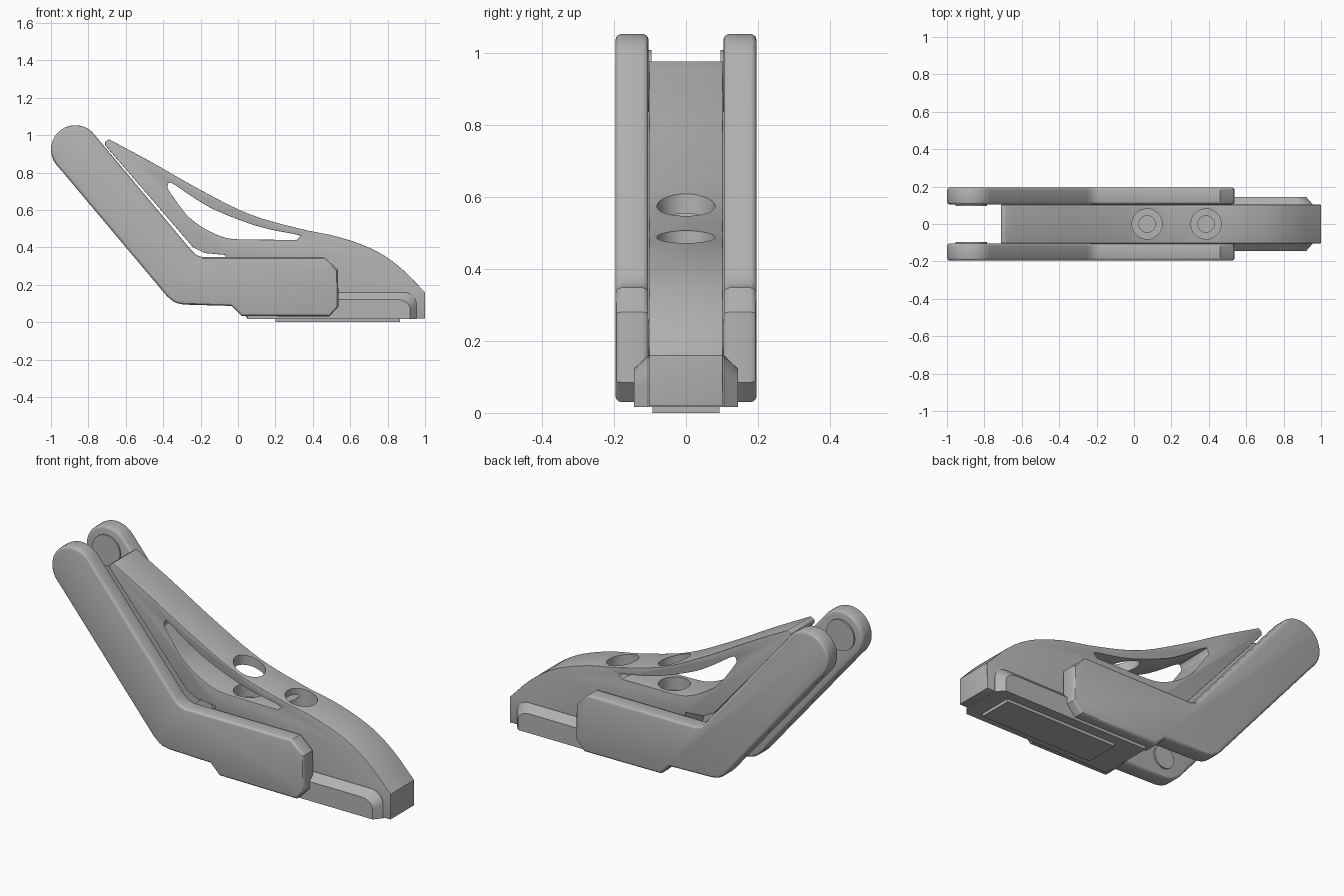
import bpy, bmesh, math
from mathutils import Vector

cube = bpy.data.objects.get("Cube")
if cube:
    bpy.data.objects.remove(cube, do_unlink=True)

grey = bpy.data.materials.new("plain grey")
grey.use_nodes = True
grey.diffuse_color = (0.45, 0.45, 0.45, 1)
grey.node_tree.nodes["Principled BSDF"].inputs["Base Color"].default_value = grey.diffuse_color


def smooth(points, steps=5):
    """Open Catmull-Rom curve through the points."""
    pts = [Vector(p) for p in points]
    pts = [2 * pts[0] - pts[1]] + pts + [2 * pts[-1] - pts[-2]]
    out = []
    for a, b, c, d in zip(pts, pts[1:], pts[2:], pts[3:]):
        for i in range(steps):
            t = i / steps
            out.append(0.5 * (2 * b + (c - a) * t + (2 * a - 5 * b + 4 * c - d) * t ** 2
                              + (3 * b - a - 3 * c + d) * t ** 3))
    return out + [pts[-2]]


def arc(cx, cz, r, start, end, n):
    angles = [math.radians(start + (end - start) * i / n) for i in range(n + 1)]
    return [(cx + r * math.cos(a), cz + r * math.sin(a)) for a in angles]


def prism(name, profile, y0, y1, bevel=0.0):
    """Extrude an x-z outline from y0 to y1."""
    bm = bmesh.new()
    face = bm.faces.new([bm.verts.new((p[0], y0, p[1])) for p in profile])
    new = bmesh.ops.extrude_face_region(bm, geom=[face])["geom"]
    bmesh.ops.translate(bm, vec=(0, y1 - y0, 0),
                        verts=[v for v in new if isinstance(v, bmesh.types.BMVert)])
    bmesh.ops.recalc_face_normals(bm, faces=bm.faces)
    mesh = bpy.data.meshes.new(name)
    bm.to_mesh(mesh)
    bm.free()
    mesh.materials.append(grey)
    obj = bpy.data.objects.new(name, mesh)
    bpy.context.collection.objects.link(obj)
    if bevel:
        round_edges(obj, bevel)
    return obj


def select(obj):
    bpy.ops.object.select_all(action="DESELECT")
    obj.select_set(True)
    bpy.context.view_layer.objects.active = obj


def round_edges(obj, width):
    mod = obj.modifiers.new("Bevel", "BEVEL")
    mod.width, mod.segments = width, 3
    mod.limit_method, mod.angle_limit = "ANGLE", math.radians(50)
    select(obj)
    bpy.ops.object.modifier_apply(modifier=mod.name)


def cut(obj, cutter):
    mod = obj.modifiers.new("Cut", "BOOLEAN")
    mod.operation, mod.solver, mod.object = "DIFFERENCE", "EXACT", cutter
    select(obj)
    bpy.ops.object.modifier_apply(modifier=mod.name)
    bpy.data.objects.remove(cutter, do_unlink=True)


def drill(obj, x, r, z0, z1):
    bpy.ops.mesh.primitive_cylinder_add(vertices=40, radius=r, depth=z1 - z0,
                                        location=(x, 0, (z0 + z1) / 2))
    cutter = bpy.context.object
    cutter.data.materials.append(grey)
    cut(obj, cutter)


# Central body: sweeping top, underside stepped around the arms
top = smooth([(-0.69, 0.978), (-0.47, 0.86), (-0.206, 0.71), (0.06, 0.578), (0.33, 0.50),
              (0.54, 0.455), (0.73, 0.385), (0.87, 0.29), (1.0, 0.16)])
body = prism("central_body", top + [(1.0, 0.02), (0.05, 0.02), (0.02, 0.06), (-0.07, 0.36),
                                    (-0.18, 0.37), (-0.24, 0.40), (-0.71, 0.945), (-0.71, 0.965)],
             -0.103, 0.103)

# Slanted window through the body
window = smooth([(-0.377, 0.715), (-0.375, 0.735), (-0.353, 0.743), (-0.22, 0.655), (-0.1, 0.59),
                 (0.115, 0.51), (0.315, 0.468), (0.328, 0.455), (0.315, 0.44)], 4)
window += smooth([(0.01, 0.442), (-0.06, 0.45), (-0.13, 0.475), (-0.21, 0.52), (-0.28, 0.58),
                  (-0.35, 0.675)], 4)
cut(body, prism("window_cutter", window, -0.3, 0.3))
round_edges(body, 0.012)

# Two counterbored screw holes
for x, floor in ((0.07, 0.37), (0.385, 0.39)):
    drill(body, x, 0.081, floor, 0.9)
    drill(body, x, 0.044, 0.2, floor + 0.02)

# Side arms: round tip, straight bar, bend and chamfered foot
arm = arc(-0.87, 0.923, 0.13, 218, 40, 20)
arm += [(-0.25, 0.385), (-0.225, 0.36), (-0.19, 0.348), (0.46, 0.348), (0.534, 0.28),
        (0.538, 0.085), (0.488, 0.03), (0.02, 0.033), (-0.008, 0.06), (-0.035, 0.087)]
arm += smooth([(-0.29, 0.094), (-0.335, 0.105), (-0.375, 0.135), (-0.41, 0.175)], 3)
arm += [(-0.935, 0.80)]
for name, side in (("left", -1), ("right", 1)):
    # The front faces -y, so the model's right-hand arm lies on that side
    y_in, y_out = -0.104 * side, -0.196 * side
    obj = prism(name + "_arm", arm, y_in, y_out, 0.016)
    # Pivot bosses on the inner faces
    prism(name + "_tip_boss", arc(-0.87, 0.923, 0.085, 0, 345, 23), y_in, y_in + 0.008 * side)
    prism(name + "_bend_boss", arc(-0.27, 0.20, 0.06, 0, 345, 23), y_in, y_in + 0.008 * side)

# Base rail with sloping shoulders on both sides
levels = [(0.145, 0.955, 0.016, 0.0), (0.145, 0.92, 0.016, 0.04), (0.103, 0.955, 0.016, 0.0)]


def rail_outline(inset):
    return ([(0.05, 0.016)] + [(0.955 - inset, 0.016)]
            + arc(0.885, 0.09, 0.07 - inset, 0, 90, 8) + [(0.05, 0.16 - inset)])


rail = prism("base_rail", rail_outline(0), -0.105, 0.105)
bm = bmesh.new()
bm.from_mesh(rail.data)
for side in (-1, 1):
    cap = [f for f in bm.faces if f.normal.y * side > 0.9]
    new = bmesh.ops.extrude_face_region(bm, geom=cap)["geom"]
    bmesh.ops.delete(bm, geom=cap, context="FACES_ONLY")
    verts = [v for v in new if isinstance(v, bmesh.types.BMVert)]
    for v in verts:
        v.co.y = 0.145 * side
        if v.co.z > 0.05:
            v.co.z -= 0.038 * (v.co.z - 0.016) / 0.144
        if v.co.x > 0.5:
            v.co.x -= 0.035
bmesh.ops.recalc_face_normals(bm, faces=bm.faces)
bm.to_mesh(rail.data)
bm.free()

# Thin pad under the base
prism("base_pad", [(0.2, 0), (0.865, 0), (0.865, 0.025), (0.2, 0.025)], -0.093, 0.093)

for obj in bpy.context.scene.objects:
    if obj.type == "MESH":
        select(obj)
        bpy.ops.object.shade_smooth_by_angle(angle=math.radians(30))
